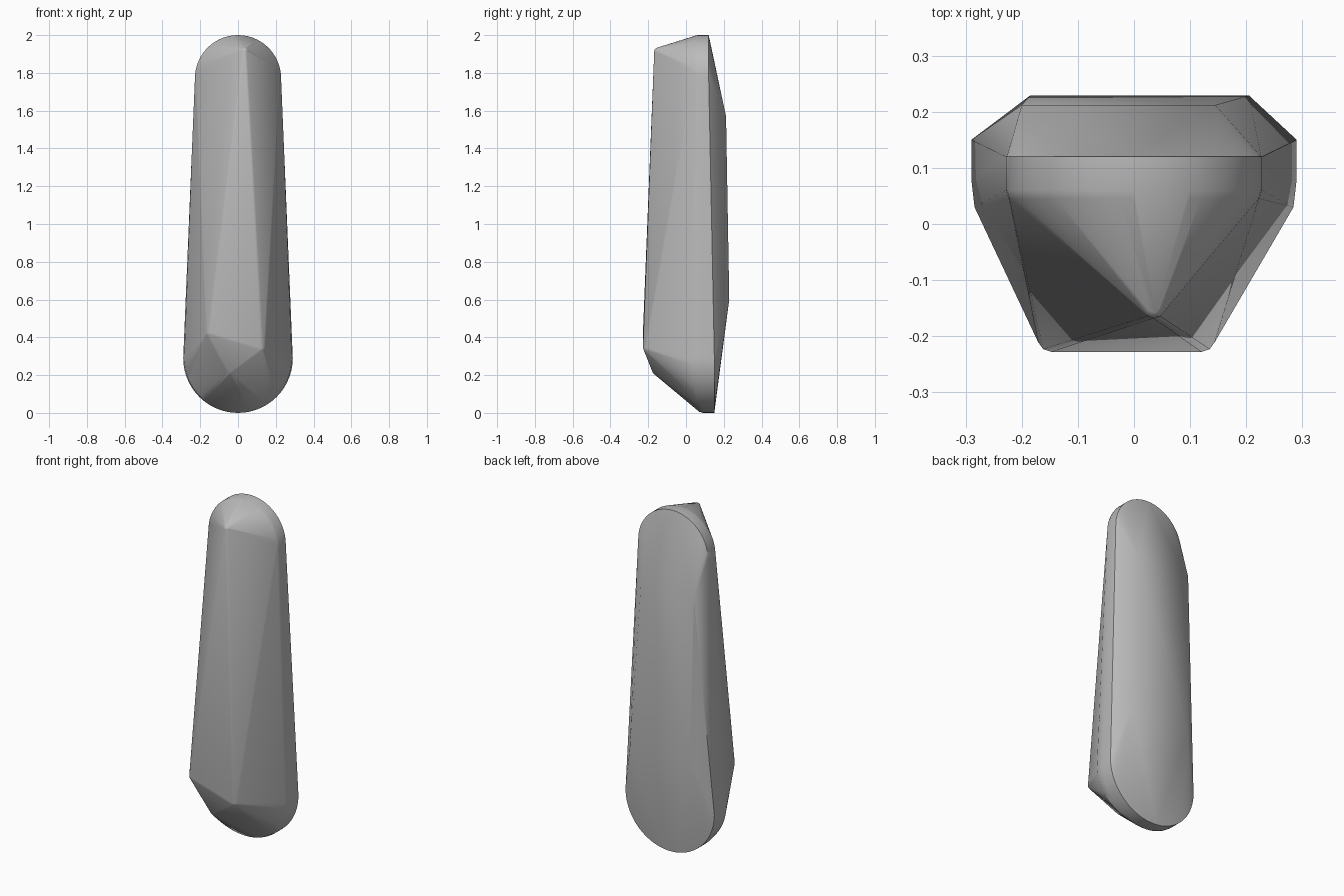
import bpy, bmesh, math
from mathutils import Vector, Matrix

cube = bpy.data.objects.get("Cube")
if cube:
    bpy.data.objects.remove(cube, do_unlink=True)

# Plain grey stone
stone = bpy.data.materials.new("grey_stone")
stone.use_nodes = True
GREY = (0.5, 0.5, 0.5, 1)
stone.diffuse_color = GREY
stone.node_tree.nodes["Principled BSDF"].inputs["Base Color"].default_value = GREY

bm = bmesh.new()
STEPS = 28


def add_rim(scale, y_top_end, y_top, y_low, y_low_end):
    """Tapered capsule outline, with depth varying along its height."""
    for z0, r, sign, y_side, y_end in ((1.772, 0.228, 1, y_top, y_top_end),
                                       (0.29, 0.29, -1, y_low, y_low_end)):
        for i in range(STEPS + 1):
            a = math.pi * i / STEPS
            s = math.sin(a)
            bm.verts.new((r * scale * math.cos(a),
                          y_side + (y_end - y_side) * s * s,
                          z0 + sign * r * s * scale))


def add_knob(centre, radius):
    """Small ball that rounds off a corner of the hull."""
    bmesh.ops.create_icosphere(bm, subdivisions=2, radius=radius,
                               matrix=Matrix.Translation(Vector(centre)))


# Front, middle and back rims of the side wall
add_rim(0.98, 0.045, 0.045, 0.03, 0.07)
add_rim(1.0, 0.06, 0.06, 0.08, 0.09)
add_rim(1.0, 0.12, 0.12, 0.15, 0.15)

# Front ridge: narrow top, wide base and a low chin
add_knob((0.035, -0.148, 1.915), 0.02)
add_knob((-0.147, -0.203, 0.425), 0.025)
add_knob((0.120, -0.203, 0.345), 0.025)
add_knob((-0.040, -0.155, 0.225), 0.025)

# Flat back panel corners
for corner in ((-0.20, 0.212, 1.57), (0.145, 0.212, 1.57),
               (-0.185, 0.229, 0.60), (0.205, 0.229, 0.60)):
    bm.verts.new(corner)

# Wrap everything in one skin and drop what lies inside
for f in list(bm.faces):
    bm.faces.remove(f)
for e in list(bm.edges):
    bm.edges.remove(e)
bmesh.ops.convex_hull(bm, input=bm.verts[:])
bmesh.ops.delete(bm, geom=[v for v in bm.verts if not v.link_faces], context="VERTS")
bmesh.ops.dissolve_limit(bm, angle_limit=math.radians(0.5),
                         verts=bm.verts[:], edges=bm.edges[:])
bmesh.ops.recalc_face_normals(bm, faces=bm.faces[:])

mesh = bpy.data.meshes.new("faceted_stone")
bm.to_mesh(mesh)
bm.free()
mesh.materials.append(stone)
body = bpy.data.objects.new("faceted_stone", mesh)
bpy.context.collection.objects.link(body)
bpy.context.view_layer.objects.active = body
body.select_set(True)
bpy.ops.object.shade_smooth_by_angle(angle=math.radians(30))
